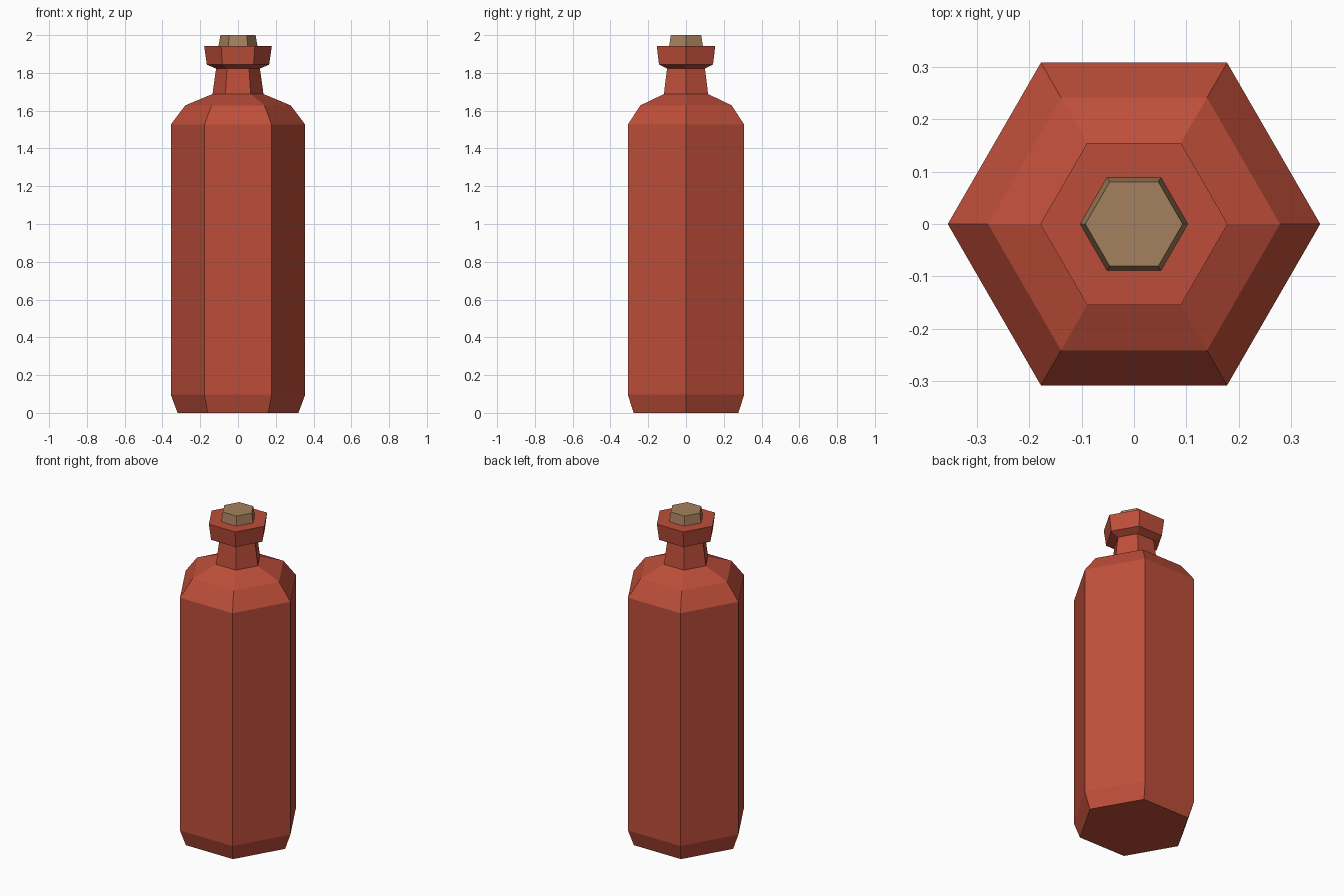
import bpy, bmesh, math

if "Cube" in bpy.data.objects:
    bpy.data.objects.remove(bpy.data.objects["Cube"])

SIDES = 6


def material(name, rgb):
    m = bpy.data.materials.new(name)
    m.diffuse_color = (*rgb, 1.0)
    m.use_nodes = True
    m.node_tree.nodes["Principled BSDF"].inputs["Base Color"].default_value = m.diffuse_color
    return m


def lathe(name, profile, mat):
    """Hexagonal turned solid from (radius, height) pairs, capped at both ends."""
    bm = bmesh.new()
    rings = []
    for r, z in profile:
        rings.append([bm.verts.new((r * math.cos(math.tau * i / SIDES),
                                    r * math.sin(math.tau * i / SIDES), z))
                      for i in range(SIDES)])
    for low, high in zip(rings, rings[1:]):
        for i in range(SIDES):
            j = (i + 1) % SIDES
            bm.faces.new((low[i], low[j], high[j], high[i]))
    bm.faces.new(rings[0][::-1])
    bm.faces.new(rings[-1])
    bmesh.ops.recalc_face_normals(bm, faces=bm.faces[:])
    mesh = bpy.data.meshes.new(name)
    bm.to_mesh(mesh)
    bm.free()
    mesh.materials.append(mat)
    obj = bpy.data.objects.new(name, mesh)
    bpy.context.collection.objects.link(obj)
    return obj


red = material("red clay", (0.515, 0.076, 0.042))
tan = material("tan cork", (0.376, 0.216, 0.109))

# Bottle: chamfered foot, straight body, shoulder, neck and flared lip
lathe("bottle", [
    (0.32, 0.0), (0.356, 0.097), (0.356, 1.526), (0.279, 1.628),
    (0.135, 1.688), (0.116, 1.823), (0.165, 1.844), (0.179, 1.943),
], red)

# Stopper, seated a little way into the lip
lathe("cork", [(0.105, 1.925), (0.103, 1.943), (0.093, 2.0)], tan)
